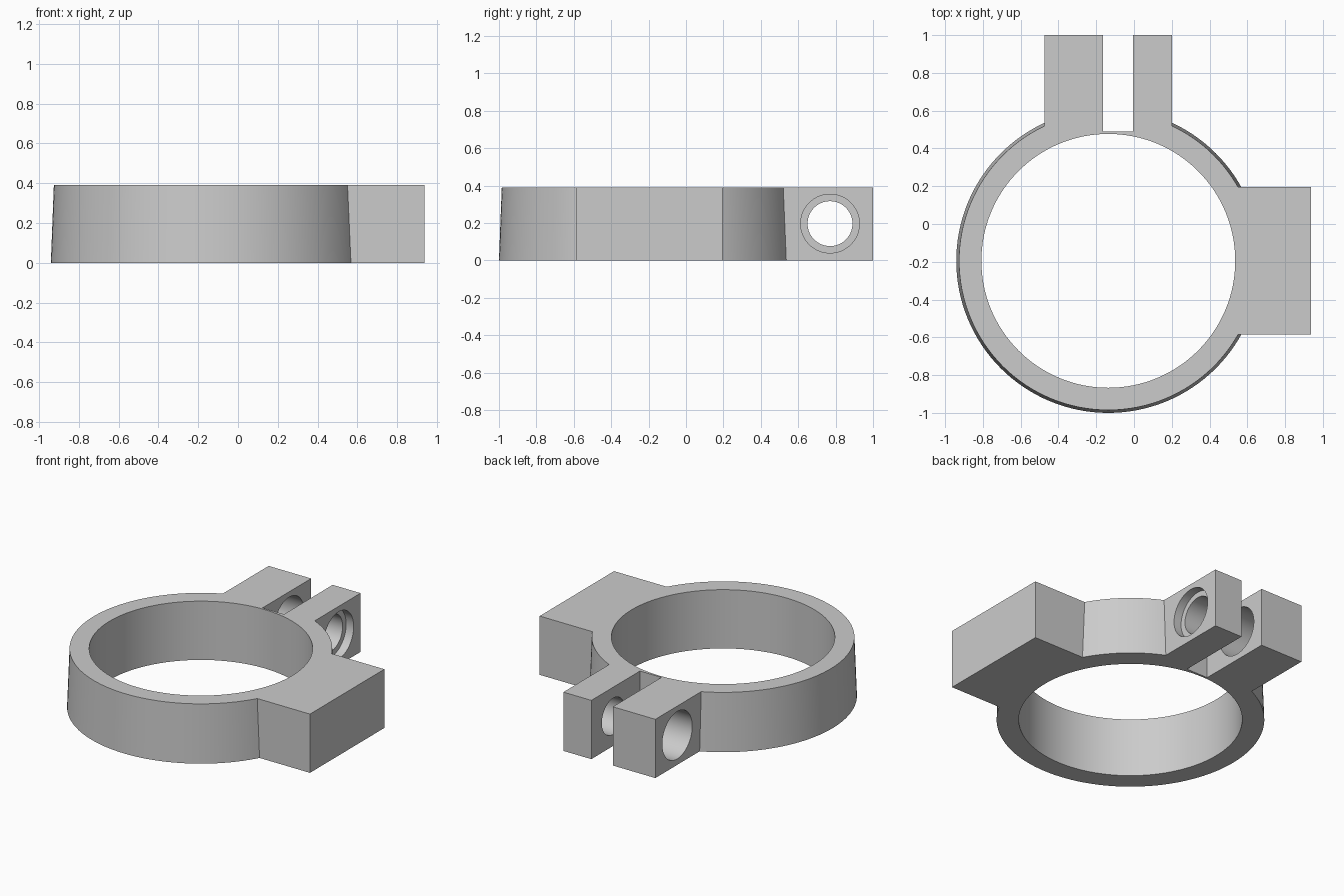
import bpy
import math

default = bpy.data.objects.get("Cube")
if default:
    bpy.data.objects.remove(default, do_unlink=True)

HEIGHT = 0.39
CX, CY = -0.136, -0.195      # ring centre
HOLE_Y, HOLE_Z = 0.77, 0.197  # clamp bolt axis

grey = bpy.data.materials.new("plain grey")
grey.use_nodes = True
colour = (0.6, 0.6, 0.6, 1)
grey.diffuse_color = colour
grey.node_tree.nodes["Principled BSDF"].inputs["Base Color"].default_value = colour


def box(name, x0, x1, y0, y1, z0=0, z1=HEIGHT):
    bpy.ops.mesh.primitive_cube_add(
        size=1, location=((x0 + x1) / 2, (y0 + y1) / 2, (z0 + z1) / 2))
    ob = bpy.context.object
    ob.name = name
    ob.scale = (x1 - x0, y1 - y0, z1 - z0)
    bpy.ops.object.transform_apply(location=True, rotation=True, scale=True)
    ob.data.materials.append(grey)
    return ob


def round_part(name, r0, r1, depth, location, along_x=False):
    bpy.ops.mesh.primitive_cone_add(
        vertices=128, radius1=r0, radius2=r1, depth=depth, location=location,
        rotation=(0, math.pi / 2 if along_x else 0, 0))
    ob = bpy.context.object
    ob.name = name
    bpy.ops.object.transform_apply(location=True, rotation=True, scale=True)
    ob.data.materials.append(grey)
    return ob


def combine(body, tool, operation):
    mod = body.modifiers.new(operation.lower(), "BOOLEAN")
    mod.operation, mod.solver, mod.object = operation, "EXACT", tool
    bpy.ops.object.select_all(action="DESELECT")
    bpy.context.view_layer.objects.active = body
    body.select_set(True)
    bpy.ops.object.modifier_apply(modifier=mod.name)
    bpy.data.objects.remove(tool, do_unlink=True)


# Slightly tapered ring body
clamp = round_part("ring_clamp", 0.805, 0.79, HEIGHT, (CX, CY, HEIGHT / 2))

# Side mounting block and the lug that becomes the two clamp ears
combine(clamp, box("mounting_block", 0.2, 0.938, -0.585, 0.195), "UNION")
combine(clamp, box("clamp_lug", -0.475, 0.2, 0.2, 1.0), "UNION")

# Main bore and the slot between the ears
combine(clamp, round_part("bore", 0.672, 0.672, 1, (CX, CY, HEIGHT / 2)), "DIFFERENCE")
combine(clamp, box("slot", -0.163, -0.005, 0.49, 1.2, -0.2, 0.6), "DIFFERENCE")

# Bolt hole: wide in the thick ear, narrow with a recess in the thin ear
holes = [("wide_hole", 0.157, -0.7, -0.1),
         ("bolt_hole", 0.12, -0.09, 0.4),
         ("bolt_recess", 0.157, 0.145, 0.5)]
for name, r, x0, x1 in holes:
    tool = round_part(name, r, r, x1 - x0, ((x0 + x1) / 2, HOLE_Y, HOLE_Z), True)
    combine(clamp, tool, "DIFFERENCE")

bpy.ops.object.shade_smooth_by_angle(angle=math.radians(25))
